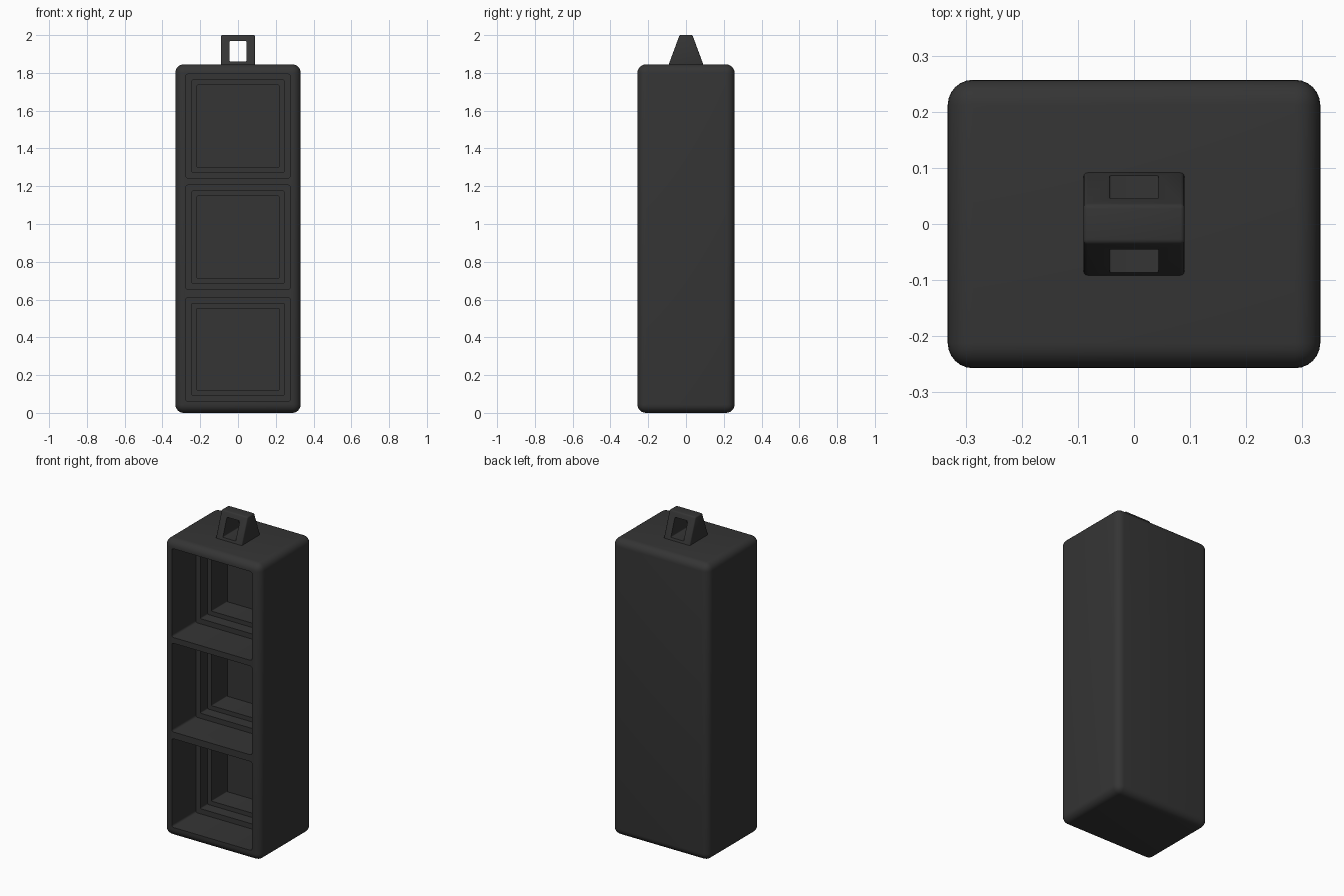
import bpy, bmesh, math

if "Cube" in bpy.data.objects:
    bpy.data.objects.remove(bpy.data.objects["Cube"])

dark = bpy.data.materials.new("dark_grey")
dark.diffuse_color = (0.035, 0.035, 0.035, 1)
dark.use_nodes = True
dark.node_tree.nodes["Principled BSDF"].inputs["Base Color"].default_value = dark.diffuse_color


def make_object(name, bm):
    bmesh.ops.recalc_face_normals(bm, faces=bm.faces[:])
    mesh = bpy.data.meshes.new(name)
    bm.to_mesh(mesh)
    bm.free()
    ob = bpy.data.objects.new(name, mesh)
    bpy.context.collection.objects.link(ob)
    mesh.materials.append(dark)
    return ob


def rounded_rect(hx, hz, r, steps=3):
    pts = []
    for k, (sx, sz) in enumerate([(1, 1), (-1, 1), (-1, -1), (1, -1)]):
        for i in range(steps + 1):
            a = math.pi / 2 * (k + i / steps)
            pts.append((sx * (hx - r) + r * math.cos(a), sz * (hz - r) + r * math.sin(a)))
    return pts


def loft(name, sections, zc):
    """Closed solid through (y, half width x, half height z, corner radius) sections."""
    bm = bmesh.new()
    rings = [[bm.verts.new((x, y, zc + z)) for x, z in rounded_rect(hx, hz, r)]
             for y, hx, hz, r in sections]
    for a, b in zip(rings, rings[1:]):
        for i in range(len(a)):
            j = (i + 1) % len(a)
            bm.faces.new((a[i], a[j], b[j], b[i]))
    bm.faces.new(rings[0])
    bm.faces.new(rings[-1])
    return make_object(name, bm)


def apply_modifiers(ob):
    bpy.context.view_layer.objects.active = ob
    for m in list(ob.modifiers):
        bpy.ops.object.modifier_apply(modifier=m.name)


def cut(ob, cutter):
    cutter.hide_render = True
    m = ob.modifiers.new("cut", 'BOOLEAN')
    m.object, m.operation, m.solver = cutter, 'DIFFERENCE', 'EXACT'
    apply_modifiers(ob)
    bpy.data.objects.remove(cutter)


def bevel(ob, width, segments):
    m = ob.modifiers.new("bevel", 'BEVEL')
    m.width, m.segments, m.limit_method = width, segments, 'ANGLE'
    apply_modifiers(ob)


def smooth(ob):
    bpy.ops.object.select_all(action='DESELECT')
    ob.select_set(True)
    bpy.context.view_layer.objects.active = ob
    bpy.ops.object.shade_smooth_by_angle(angle=math.radians(35))


# Housing: rounded box
bm = bmesh.new()
bmesh.ops.create_cube(bm, size=1)
bmesh.ops.scale(bm, vec=(0.664, 0.514, 1.845), verts=bm.verts)
bmesh.ops.translate(bm, vec=(0, 0, 0.9225), verts=bm.verts)
housing = make_object("housing", bm)
bevel(housing, 0.045, 6)

# Three stepped square recesses in the front
for zc in (0.336, 0.93, 1.518):
    cut(housing, loft("recess_cutter", [
        (-0.35, 0.276, 0.276, 0.012), (-0.02, 0.276, 0.276, 0.012),
        (-0.02, 0.244, 0.244, 0.006), (0.051, 0.244, 0.244, 0.006),
        (0.051, 0.217, 0.217, 0.004), (0.205, 0.217, 0.217, 0.004)], zc))
smooth(housing)

# Hanging loop: tapered block with a square hole through it
bm = bmesh.new()
bmesh.ops.create_cube(bm, size=1)
for v in bm.verts:
    top = v.co.z > 0
    v.co = (math.copysign(0.09, v.co.x), math.copysign(0.034 if top else 0.094, v.co.y),
            2.0 if top else 1.838)
loop = make_object("hanging_loop", bm)
bevel(loop, 0.007, 3)
cut(loop, loft("loop_cutter", [(-0.2, 0.044, 0.055, 0.004), (0.2, 0.044, 0.055, 0.004)], 1.914))
smooth(loop)
